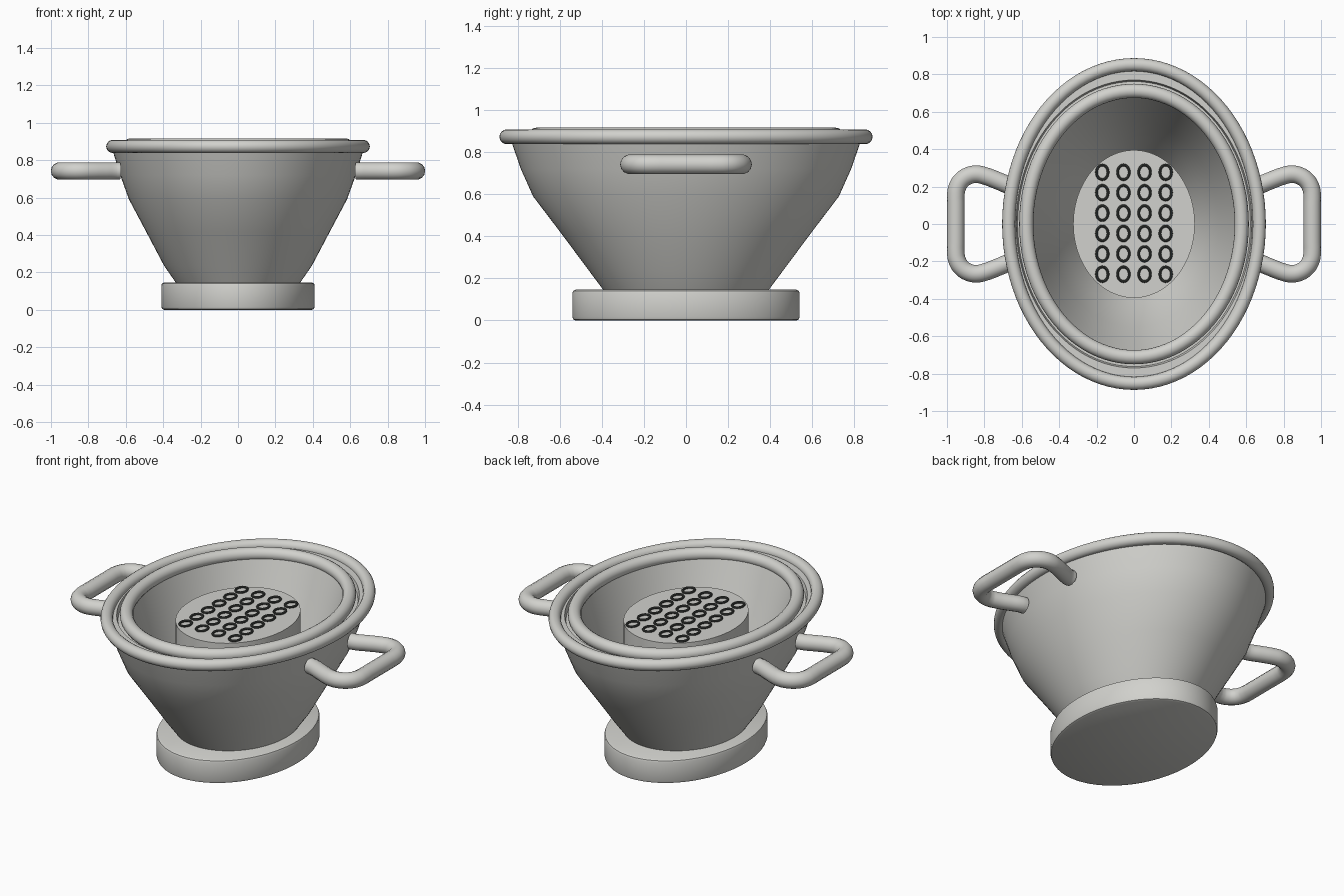
import bpy
import bmesh
from math import sin, cos, pi

cube = bpy.data.objects.get("Cube")
if cube:
    bpy.data.objects.remove(cube, do_unlink=True)


def make_material(name, colour):
    mat = bpy.data.materials.new(name)
    mat.use_nodes = True
    mat.diffuse_color = colour
    mat.node_tree.nodes["Principled BSDF"].inputs["Base Color"].default_value = colour
    return mat


GREY = make_material("light grey", (0.64, 0.64, 0.61, 1))
DARK = make_material("dark grey", (0.055, 0.06, 0.055, 1))


def smooth(obj):
    bpy.ops.object.select_all(action="DESELECT")
    obj.select_set(True)
    bpy.context.view_layer.objects.active = obj
    bpy.ops.object.shade_smooth_by_angle(angle=pi / 5)


def oval_lathe(name, profile, mat=GREY, loop=False, sides=96, centre=(0, 0)):
    """Sweep (x radius, y radius, z) stations round an oval; cap or close the ends."""
    bm = bmesh.new()
    angles = [2 * pi * i / sides for i in range(sides)]
    rings = [[bm.verts.new((rx * cos(a), ry * sin(a), z)) for a in angles]
             for rx, ry, z in profile]
    pairs = list(zip(rings, rings[1:]))
    if loop:
        pairs.append((rings[-1], rings[0]))
    else:
        bm.faces.new(rings[0])
        bm.faces.new(rings[-1])
    for low, high in pairs:
        for i in range(sides):
            j = (i + 1) % sides
            bm.faces.new((low[i], low[j], high[j], high[i]))
    bmesh.ops.recalc_face_normals(bm, faces=bm.faces)
    mesh = bpy.data.meshes.new(name)
    bm.to_mesh(mesh)
    bm.free()
    mesh.materials.append(mat)
    obj = bpy.data.objects.new(name, mesh)
    obj.location = (*centre, 0)
    bpy.context.collection.objects.link(obj)
    smooth(obj)
    return obj


def oval_ring(name, rx, ry, z, tube, mat=GREY, steps=16, sides=96, centre=(0, 0)):
    profile = []
    for i in range(steps):
        a = 2 * pi * i / steps
        profile.append((rx + tube * cos(a), ry + tube * cos(a), z + tube * sin(a)))
    return oval_lathe(name, profile, mat, True, sides, centre)


# Foot with softened edges
oval_lathe("foot", [
    (0.395, 0.525, 0), (0.406, 0.536, 0.005), (0.41, 0.54, 0.016),
    (0.41, 0.54, 0.13), (0.406, 0.536, 0.141), (0.395, 0.525, 0.146)])

# Bowl: outer wall, flat lip with a narrow groove, inner wall and floor
oval_lathe("bowl", [
    (0.322, 0.382, 0.13), (0.395, 0.46, 0.235), (0.49, 0.594, 0.415),
    (0.583, 0.727, 0.59), (0.63, 0.785, 0.72), (0.67, 0.83, 0.85),
    (0.66, 0.82, 0.872), (0.63, 0.77, 0.872), (0.622, 0.762, 0.84),
    (0.58, 0.72, 0.84), (0.55, 0.68, 0.865), (0.508, 0.625, 0.72),
    (0.45, 0.55, 0.53), (0.385, 0.465, 0.34), (0.315, 0.38, 0.19)])

# Rolled rims
oval_ring("outer_rim", 0.67, 0.852, 0.873, 0.035)
oval_ring("inner_rim", 0.576, 0.712, 0.878, 0.038)

# Raised centre platform with its grid of small rings
TOP = 0.81
oval_lathe("platform", [(0.325, 0.395, 0.24), (0.325, 0.395, TOP)])
for col in range(4):
    for row in range(6):
        spot = ((col - 1.5) * 0.113, (row - 2.5) * 0.109 + 0.004)
        oval_ring("drain_ring", 0.031, 0.039, TOP + 0.006, 0.007, DARK, 8, 24, spot)

# Side handles
HALF = [(0.632, 0.2), (0.66, 0.204), (0.72, 0.228), (0.8, 0.258), (0.84, 0.266),
        (0.885, 0.258), (0.925, 0.23), (0.947, 0.19), (0.953, 0.15), (0.953, 0.1)]
path = HALF + [(x, -y) for x, y in reversed(HALF)]
for name, side in (("left_handle", 1), ("right_handle", -1)):
    curve = bpy.data.curves.new(name, "CURVE")
    curve.dimensions = "3D"
    curve.bevel_depth = 0.047
    curve.bevel_resolution = 5
    curve.use_fill_caps = True
    spline = curve.splines.new("BEZIER")
    spline.bezier_points.add(len(path) - 1)
    for point, (x, y) in zip(spline.bezier_points, path):
        point.co = (side * x, y, 0.742)
        point.handle_left_type = point.handle_right_type = "AUTO"
    spline.resolution_u = 4
    curve.materials.append(GREY)
    handle = bpy.data.objects.new(name, curve)
    bpy.context.collection.objects.link(handle)
    bpy.ops.object.select_all(action="DESELECT")
    handle.select_set(True)
    bpy.context.view_layer.objects.active = handle
    bpy.ops.object.convert(target="MESH")
    smooth(bpy.context.view_layer.objects.active)
